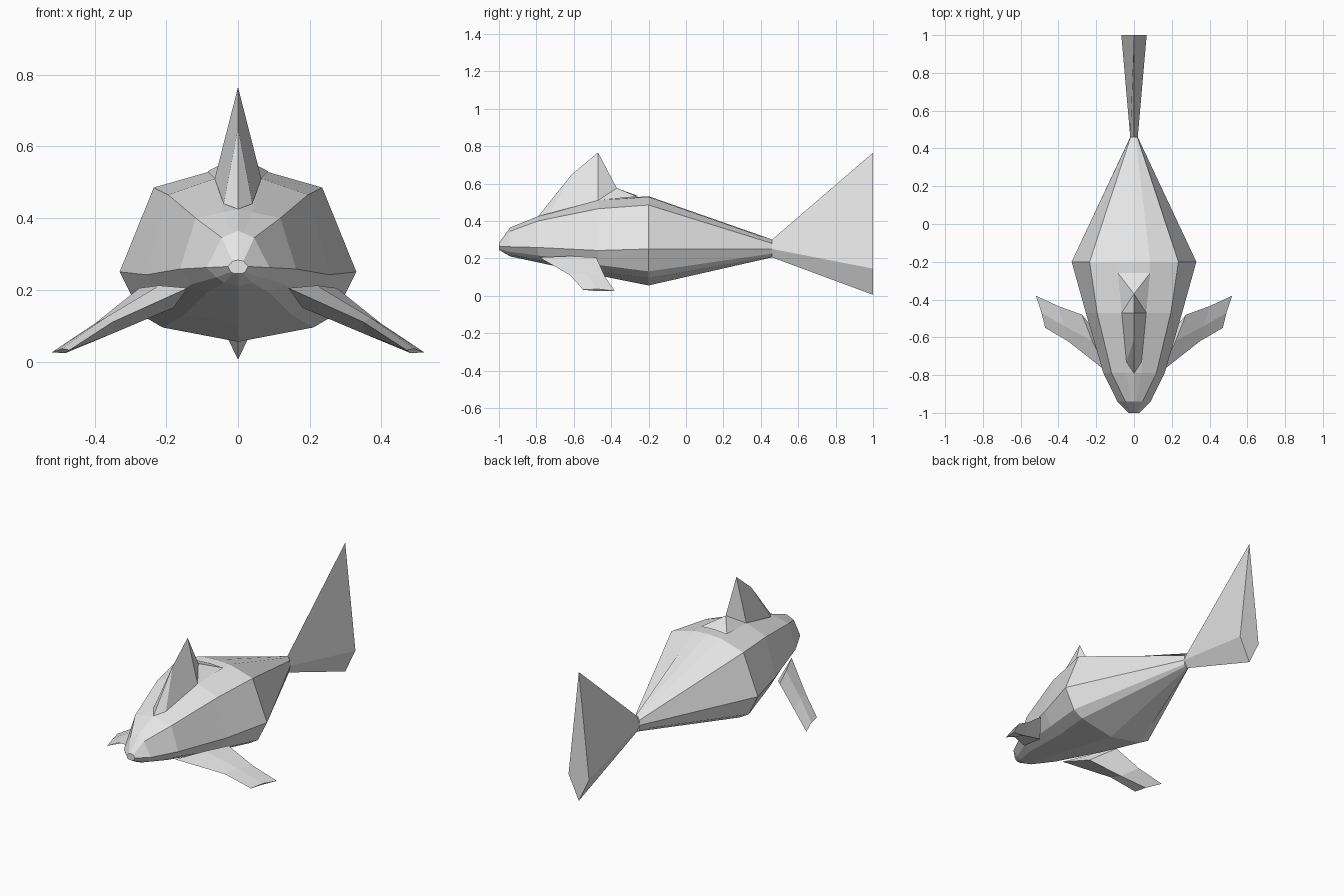
import bpy, bmesh

if "Cube" in bpy.data.objects:
    bpy.data.objects.remove(bpy.data.objects["Cube"])

grey = bpy.data.materials.new("light grey")
grey.diffuse_color = (0.8, 0.8, 0.8, 1)
grey.use_nodes = True
grey.node_tree.nodes["Principled BSDF"].inputs["Base Color"].default_value = grey.diffuse_color


def finish(name, bm):
    """Clean the mesh and add it to the scene with flat faces."""
    bmesh.ops.remove_doubles(bm, verts=bm.verts, dist=0.0005)
    bmesh.ops.recalc_face_normals(bm, faces=bm.faces)
    me = bpy.data.meshes.new(name)
    bm.to_mesh(me)
    bm.free()
    me.materials.append(grey)
    ob = bpy.data.objects.new(name, me)
    bpy.context.collection.objects.link(ob)
    return ob


def loft(name, rings):
    """Skin closed rings of equal point count and cap both ends."""
    bm = bmesh.new()
    loops = [[bm.verts.new(p) for p in ring] for ring in rings]
    n = len(loops[0])
    for a, b in zip(loops, loops[1:]):
        for i in range(n):
            j = (i + 1) % n
            bm.faces.new((a[i], a[j], b[j], b[i]))
    bm.faces.new(loops[0])
    bm.faces.new(loops[-1])
    return finish(name, bm)


def full_ring(y, half):
    """Mirror a half section (x, z), listed from top to bottom, across x = 0."""
    pts = [(x, y, z) for x, z in half]
    return pts + [(-x, y, z) for x, y, z in reversed(pts) if x > 0]


# Body: crown, shoulder, widest point, flank, belly edge, keel
sections = [
    (-1.00, [(0, .283), (.015, .28), (.028, .265), (.02, .25), (.012, .246), (0, .245)]),
    (-0.94, [(0, .365), (.045, .345), (.088, .262), (.06, .235), (.04, .22), (0, .21)]),
    (-0.79, [(0, .425), (.118, .40), (.162, .258), (.13, .215), (.09, .19), (0, .178)]),
    (-0.47, [(.065, .51), (.195, .465), (.255, .242), (.21, .165), (.15, .13), (0, .109)]),
    (-0.20, [(.085, .528), (.235, .485), (.33, .25), (.27, .13), (.21, .095), (0, .055)]),
    (0.46, [(.008, .297), (.018, .28), (.02, .25), (.018, .225), (.012, .212), (0, .205)]),
]
# Every section gets a centre crown and a crown edge so the rings match
rings = []
for y, half in sections:
    x, z = half[0]
    edge = half[0] if x else ((x + half[1][0]) / 3, z * .67 + half[1][1] * .33)
    rings.append(full_ring(y, [(0, z + (.004 if x else 0)), edge] + half[1:]))
loft("body", rings)

# Tail fin: narrow root flaring to a tall diamond
tail = [full_ring(y, half) for y, half in (
    (0.46, [(0, .30), (.02, .25), (0, .205)]),
    (1.00, [(0, .765), (.067, .145), (0, .005)]))]
loft("tail_fin", tail)

# Dorsal fin: ridge on the centre line, skirt on the back
bm = bmesh.new()
ridge = [(0, -.79, .425), (0, -.61, .65), (0, -.47, .765), (0, -.37, .575), (0, -.26, .535)]
for s in (1, -1):
    front, rise, apex, rear, end = [bm.verts.new(p) for p in ridge]
    low, mid, back = [bm.verts.new((s * x, y, z)) for x, y, z in
                      ((.04, -.73, .44), (.065, -.47, .51), (.085, -.26, .53))]
    for f in ((front, rise, low), (rise, apex, mid, low), (apex, rear, mid),
              (rear, back, mid), (rear, end, back), (front, low, mid, back, end)):
        bm.faces.new(f)
bmesh.ops.delete(bm, geom=[f for f in bm.faces if len(f.verts) == 5], context='FACES_ONLY')
finish("dorsal_fin", bm)

# Pectoral fins: leading edge, top, trailing edge, underside at each section
fin = [
    [(.14, -.785, .205), (.22, -.62, .212), (.275, -.48, .205), (.18, -.60, .15)],
    [(.35, -.62, .11), (.37, -.54, .122), (.40, -.435, .105), (.35, -.53, .078)],
    [(.47, -.55, .032), (.49, -.47, .036), (.52, -.38, .025), (.48, -.47, .024)],
]
for side, s in (("right", 1), ("left", -1)):
    loft(side + "_pectoral_fin", [[(s * x, y, z) for x, y, z in r] for r in fin])
